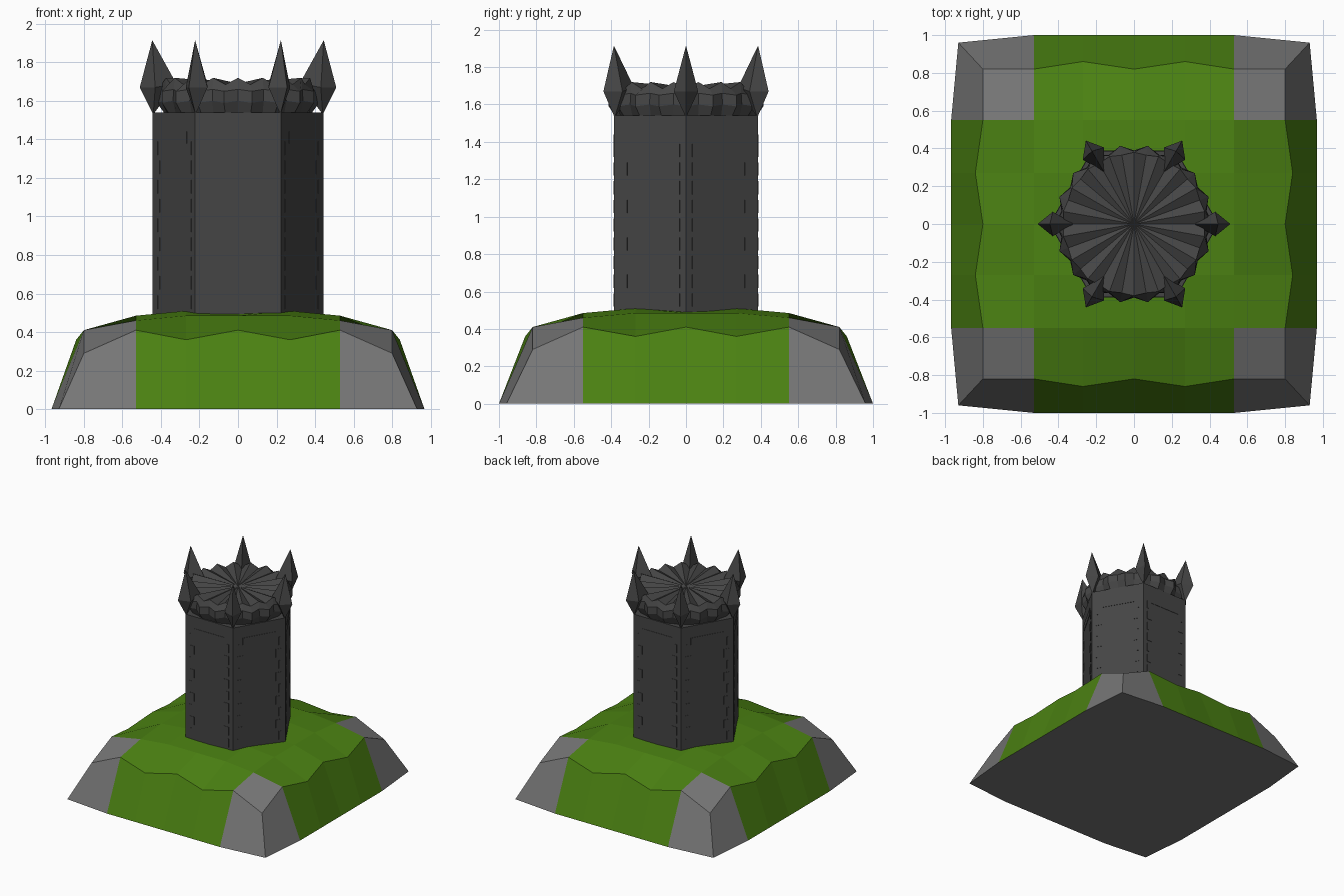
import bpy, bmesh
from math import sin, cos, pi, radians
from mathutils import Matrix, Vector

if "Cube" in bpy.data.objects:
    bpy.data.objects.remove(bpy.data.objects["Cube"])


def material(name, rgb):
    m = bpy.data.materials.new(name)
    m.diffuse_color = (*rgb, 1)
    m.use_nodes = True
    m.node_tree.nodes["Principled BSDF"].inputs["Base Color"].default_value = m.diffuse_color
    return m


GRASS = material("grass", (0.07, 0.22, 0.006))
ROCK = material("rock", (0.18, 0.18, 0.18))
STONE = material("dark_stone", (0.06, 0.06, 0.06))


def finish(bm, name, mats):
    bmesh.ops.recalc_face_normals(bm, faces=bm.faces[:])
    me = bpy.data.meshes.new(name)
    bm.to_mesh(me)
    bm.free()
    for m in mats:
        me.materials.append(m)
    ob = bpy.data.objects.new(name, me)
    bpy.context.collection.objects.link(ob)
    return ob


def polar(r, deg, z):
    return Vector((r * cos(radians(deg)), r * sin(radians(deg)), z))


# Hill: coarse symmetric grid, described by one quarter
XS, YS = (0, 0.27, 0.53, 0.80), (0, 0.27, 0.55, 0.82)
HEIGHT = ((0.50, 0.50, 0.485, 0.41),
          (0.50, 0.51, 0.485, 0.36),
          (0.485, 0.485, 0.46, 0.41),
          (0.41, 0.36, 0.41, 0.29))


def hill_point(i, j):
    a, b = abs(i), abs(j)
    if a >= 3 and b >= 3 and (a, b) != (3, 3):
        p = (0.93, 0.96, 0)
    elif a == 4:
        p = (0.968, YS[b], 0)
    elif b == 4:
        p = (XS[a], 1.0, 0)
    else:
        p = (XS[a] + (0.04 if (a, b) == (3, 1) else 0),
             YS[b] + (0.04 if (a, b) == (1, 3) else 0), HEIGHT[a][b])
    return (p[0] * (1 if i > 0 else -1), p[1] * (1 if j > 0 else -1), p[2])


bm = bmesh.new()
cache = {}


def hill_vert(i, j):
    p = hill_point(i, j)
    key = tuple(round(c, 4) + 0.0 for c in p)
    if key not in cache:
        cache[key] = bm.verts.new(p)
    return cache[key]


for i in range(-4, 4):
    for j in range(-4, 4):
        loop = [hill_vert(*q) for q in ((i, j), (i + 1, j), (i + 1, j + 1), (i, j + 1))]
        loop = list(dict.fromkeys(loop))
        if len(loop) < 3:
            continue
        f = bm.faces.new(loop)
        corner = min(abs(i), abs(i + 1)) >= 2 and min(abs(j), abs(j + 1)) >= 2
        f.material_index = 1 if corner else 0
bmesh.ops.holes_fill(bm, edges=[e for e in bm.edges if e.is_boundary], sides=0)
finish(bm, "hill", [GRASS, ROCK])

# Hexagonal tower shaft
R, Z0, Z1 = 0.445, 0.44, 1.54
bm = bmesh.new()
low = [bm.verts.new(polar(R, 60 * k, Z0)) for k in range(6)]
top = [bm.verts.new(polar(R, 60 * k, Z1)) for k in range(6)]
bm.faces.new(low)
bm.faces.new(top)
for k in range(6):
    n = (k + 1) % 6
    bm.faces.new((low[k], low[n], top[n], top[k]))
finish(bm, "tower_shaft", [STONE])

# Shallow corner stones and a lintel band on every wall
bm = bmesh.new()
apothem = R * cos(pi / 6)


def wall_block(wall, u0, u1, z0, z1):
    m = (Matrix.Rotation(radians(30 + 60 * wall), 4, 'Z')
         @ Matrix.Translation((apothem - 0.004, (u0 + u1) / 2, (z0 + z1) / 2))
         @ Matrix.Diagonal((0.014, u1 - u0, z1 - z0, 1)))
    bmesh.ops.create_cube(bm, size=1, matrix=m)


for wall in range(6):
    wall_block(wall, -0.14, 0.14, 1.38, 1.44)
    for course in range(9):
        z = 0.52 + course * 0.1
        inner = 0.14 if course % 2 else 0.165
        wall_block(wall, inner, 0.185, z, z + 0.07)
        wall_block(wall, -0.185, -inner, z, z + 0.07)
finish(bm, "wall_stones", [STONE])

# Scalloped rim with a pleated roof: (bump radius, notch radius, bump z, notch z)
RINGS = ((0.385, 0.375, 1.54, 1.54),
         (0.42, 0.39, 1.59, 1.60),
         (0.42, 0.385, 1.65, 1.66),
         (0.37, 0.38, 1.685, 1.72))
bm = bmesh.new()
rings = []
for rb, rn, zb, zn in RINGS:
    rings.append([bm.verts.new(polar(rn if k % 2 else rb, 10 * k, zn if k % 2 else zb))
                  for k in range(36)])
for a, b in zip(rings, rings[1:]):
    for k in range(36):
        n = (k + 1) % 36
        bm.faces.new((a[k], a[n], b[n], b[k]))
bm.faces.new(rings[0])
peak = bm.verts.new((0, 0, 1.69))
for k in range(36):
    bm.faces.new((rings[-1][k], rings[-1][(k + 1) % 36], peak))
finish(bm, "crown_roof", [STONE])

# Six spikes standing on the tower corners
bm = bmesh.new()
for k in range(6):
    turn = Matrix.Rotation(radians(60 * k), 3, 'Z')
    v = [bm.verts.new(turn @ Vector(p)) for p in (
        (0.51, 0, 1.67), (0.43, 0.065, 1.67), (0.32, 0, 1.69), (0.43, -0.065, 1.67),
        (0.445, 0, 1.915), (0.44, 0, 1.53))]
    for s in range(4):
        n = (s + 1) % 4
        bm.faces.new((v[s], v[n], v[4]))
        bm.faces.new((v[n], v[s], v[5]))
finish(bm, "spikes", [STONE])
